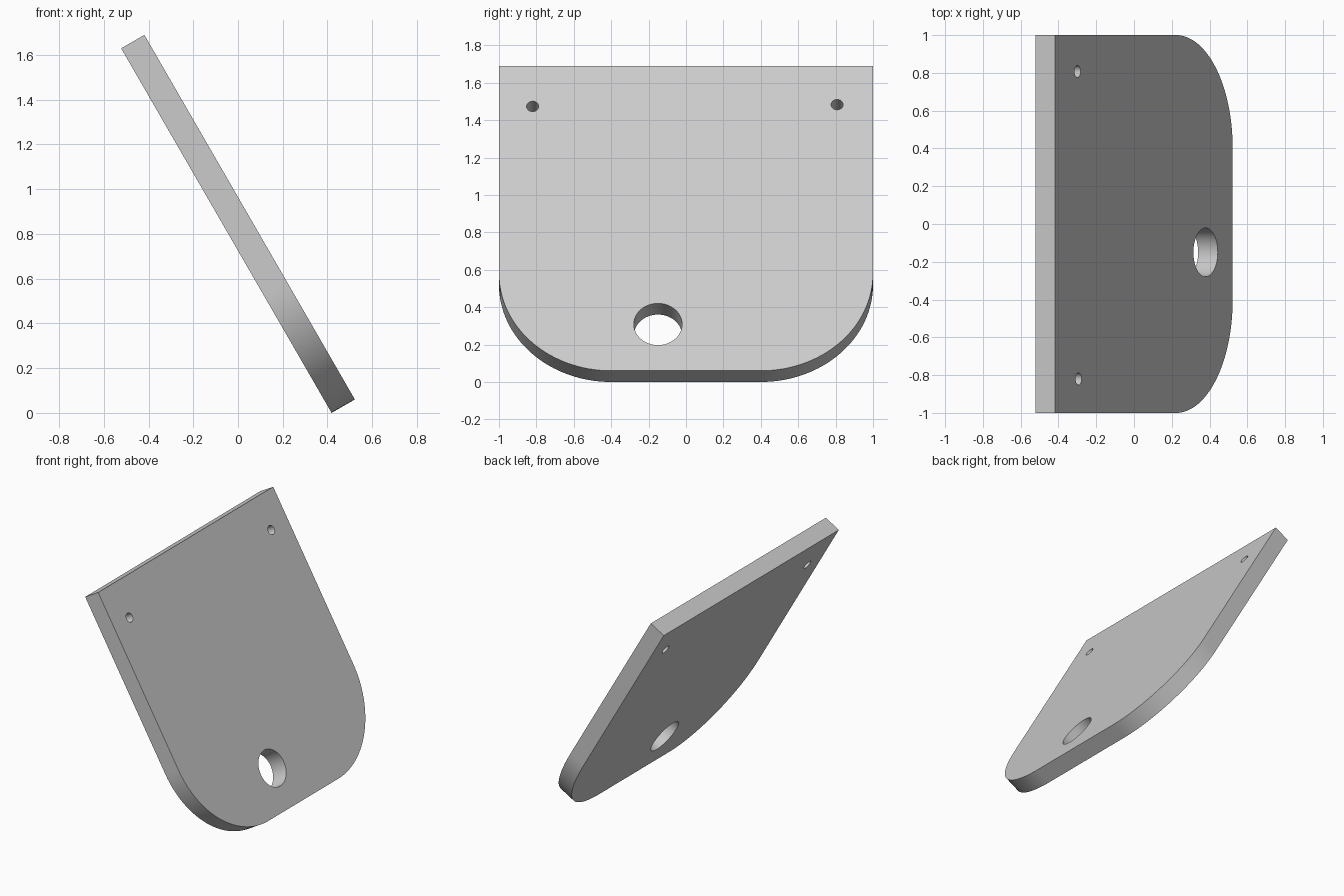
import bpy
import bmesh
from math import cos, sin, pi, radians
from mathutils import Matrix, Vector

cube = bpy.data.objects.get("Cube")
if cube:
    bpy.data.objects.remove(cube, do_unlink=True)

LENGTH, THICK, RADIUS = 1.882, 0.12, 0.6
TILT = radians(60)

grey = bpy.data.materials.new("light_grey")
grey.use_nodes = True
colour = (0.6, 0.6, 0.6, 1)
grey.diffuse_color = colour
grey.node_tree.nodes["Principled BSDF"].inputs["Base Color"].default_value = colour


def prism(name, outline, low, high):
    """Extrude a flat outline from height low to height high."""
    bm = bmesh.new()
    face = bm.faces.new([bm.verts.new((x, y, low)) for x, y in outline])
    top = bmesh.ops.extrude_face_region(bm, geom=[face])["geom"]
    bmesh.ops.translate(bm, vec=(0, 0, high - low),
                        verts=[v for v in top if isinstance(v, bmesh.types.BMVert)])
    bmesh.ops.recalc_face_normals(bm, faces=bm.faces)
    mesh = bpy.data.meshes.new(name)
    bm.to_mesh(mesh)
    bm.free()
    mesh.materials.append(grey)
    obj = bpy.data.objects.new(name, mesh)
    bpy.context.collection.objects.link(obj)
    return obj


def arc(cx, cy, r, start, end, steps):
    angles = [start + (end - start) * i / steps for i in range(steps + 1)]
    return [(cx + r * cos(a), cy + r * sin(a)) for a in angles]


# Plate: square at the upper end, two rounded corners at the lower end
inner = 1 - RADIUS
outline = [(1, LENGTH), (-1, LENGTH)]
outline += arc(-inner, RADIUS, RADIUS, pi, 1.5 * pi, 32)
outline += arc(inner, RADIUS, RADIUS, 1.5 * pi, 2 * pi, 32)
plate = prism("tilted_plate", outline, 0, THICK)

# Through holes: one large near the rounded end, two small mounting holes
for x, y, r in ((-0.15, 0.287, 0.129), (-0.82, 1.632, 0.032), (0.808, 1.643, 0.032)):
    cutter = prism("hole_cutter", arc(x, y, r, 0, 2 * pi, 48)[:-1], -0.1, THICK + 0.1)
    cutter.hide_render = True
    cut = plate.modifiers.new("hole", 'BOOLEAN')
    cut.operation = 'DIFFERENCE'
    cut.solver = 'EXACT'
    cut.object = cutter
    bpy.context.view_layer.objects.active = plate
    bpy.ops.object.modifier_apply(modifier=cut.name)
    bpy.data.objects.remove(cutter, do_unlink=True)

# Lean the plate back: its width runs along y and its length up the slope
across = Vector((0, 1, 0))
slope = Vector((-cos(TILT), 0, sin(TILT)))
normal = across.cross(slope)
lean = Matrix((across, slope, normal)).transposed().to_4x4()
foot = (LENGTH * cos(TILT) - THICK * sin(TILT)) / 2
plate.data.transform(Matrix.Translation((foot, 0, 0)) @ lean)

# Smooth curved edges, keep the rims sharp
bpy.ops.object.select_all(action='DESELECT')
plate.select_set(True)
bpy.context.view_layer.objects.active = plate
bpy.ops.object.shade_smooth_by_angle(angle=radians(30))
